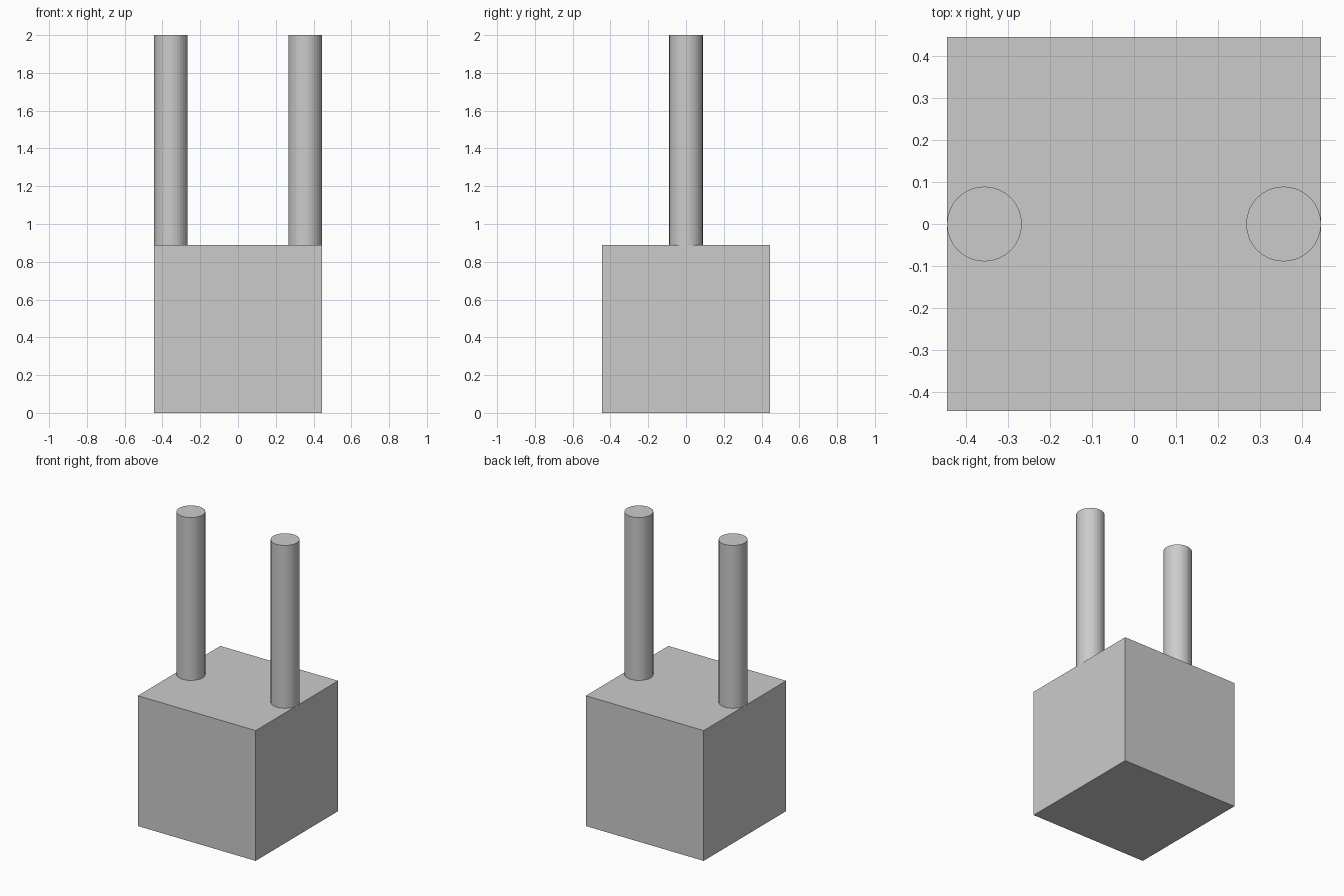
import bpy

# Remove the default cube
default = bpy.data.objects.get("Cube")
if default:
    bpy.data.objects.remove(default, do_unlink=True)

SIDE = 0.889
RADIUS = 0.089
TOP = 2.0

# Single grey material
GREY = (0.6, 0.6, 0.6, 1.0)
grey = bpy.data.materials.new("plain_grey")
grey.use_nodes = True
grey.diffuse_color = GREY
grey.node_tree.nodes["Principled BSDF"].inputs["Base Color"].default_value = GREY


def finish(name):
    obj = bpy.context.object
    obj.name = name
    obj.data.name = name
    obj.data.materials.append(grey)
    return obj


# Cubic base block
bpy.ops.mesh.primitive_cube_add(size=SIDE, location=(0, 0, SIDE / 2))
finish("base_block")

# Two upright posts, flush with the block's sides
for name, sign in (("left_post", 1), ("right_post", -1)):
    bpy.ops.mesh.primitive_cylinder_add(
        vertices=32, radius=RADIUS, depth=TOP - SIDE,
        location=(sign * (SIDE / 2 - RADIUS), 0, (TOP + SIDE) / 2))
    finish(name)
